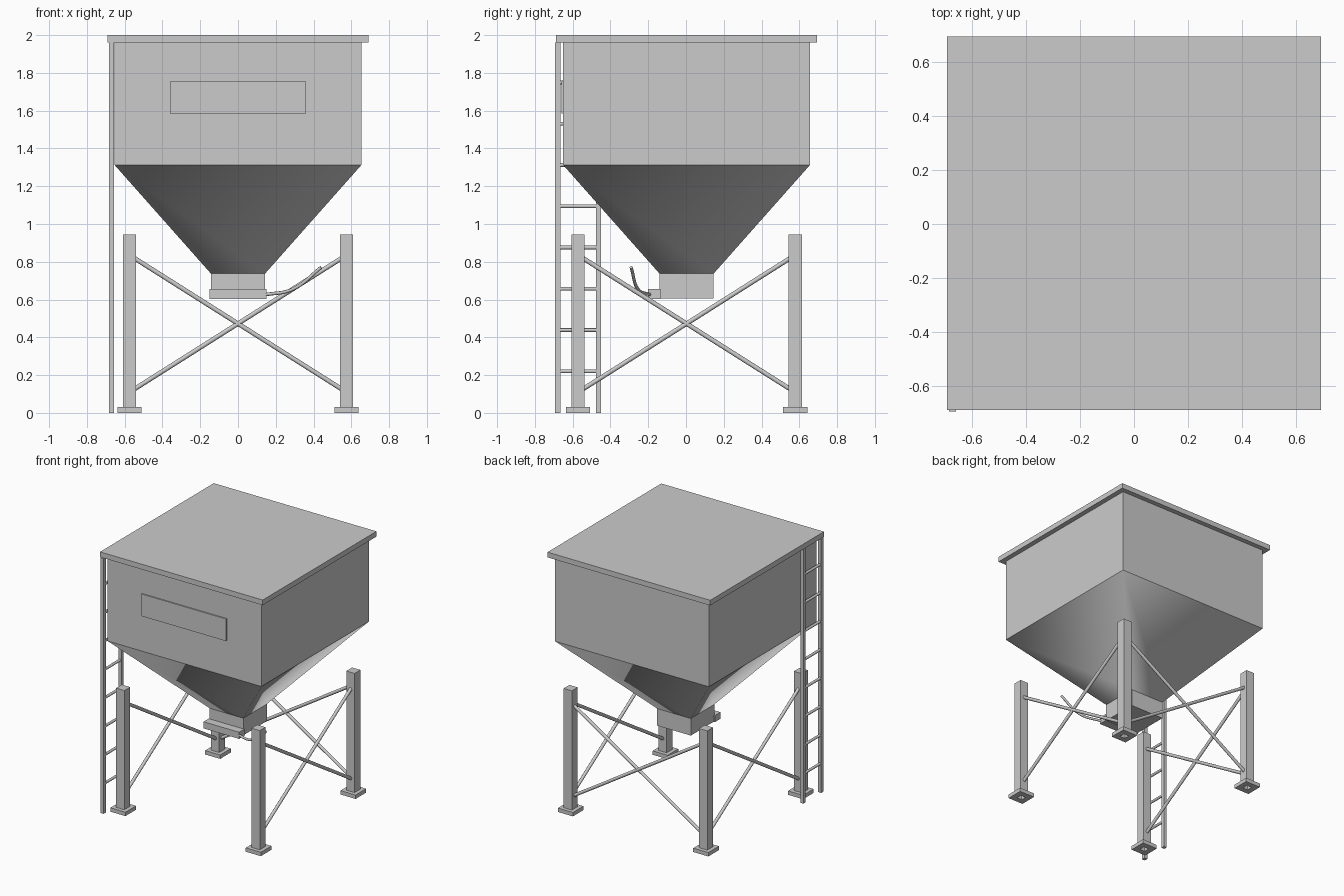
import bpy, bmesh, math
from mathutils import Vector

if "Cube" in bpy.data.objects:
    bpy.data.objects.remove(bpy.data.objects["Cube"])

grey = bpy.data.materials.new("painted_steel_grey")
grey.diffuse_color = (0.6, 0.6, 0.6, 1)
grey.use_nodes = True
grey.node_tree.nodes["Principled BSDF"].inputs["Base Color"].default_value = grey.diffuse_color
CY = 0.003          # bin centre in y
POST = 0.575        # leg distance from the centre


def finish(bm, name, smooth=None):
    bmesh.ops.recalc_face_normals(bm, faces=bm.faces)
    me = bpy.data.meshes.new(name)
    bm.to_mesh(me)
    bm.free()
    me.materials.append(grey)
    ob = bpy.data.objects.new(name, me)
    bpy.context.collection.objects.link(ob)
    if smooth is not None:
        bpy.ops.object.select_all(action='DESELECT')
        ob.select_set(True)
        bpy.context.view_layer.objects.active = ob
        bpy.ops.object.shade_smooth_by_angle(angle=math.radians(smooth))
    return ob


def box(name, x0, x1, y0, y1, z0, z1):
    bm = bmesh.new()
    bmesh.ops.create_cube(bm, size=1)
    for v in bm.verts:
        v.co = ((x0 + x1) / 2 + v.co.x * (x1 - x0),
                (y0 + y1) / 2 + v.co.y * (y1 - y0),
                (z0 + z1) / 2 + v.co.z * (z1 - z0))
    return finish(bm, name)


def square_loft(name, cx, cy, rings, close=False):
    """Skin square rings given as (half width, z)."""
    bm = bmesh.new()
    loops = [[bm.verts.new((cx + sx * h, cy + sy * h, z))
              for sx, sy in ((-1, -1), (1, -1), (1, 1), (-1, 1))] for h, z in rings]
    pairs = list(zip(loops, loops[1:]))
    if close:
        pairs.append((loops[-1], loops[0]))
    for a, b in pairs:
        for i in range(4):
            j = (i + 1) % 4
            bm.faces.new((a[i], a[j], b[j], b[i]))
    return bm, loops


def rod(name, a, b, r, sides=12):
    a, b = Vector(a), Vector(b)
    bm = bmesh.new()
    bmesh.ops.create_cone(bm, cap_ends=True, segments=sides, radius1=r, radius2=r,
                          depth=(b - a).length)
    rot = (b - a).to_track_quat('Z', 'Y').to_matrix()
    for v in bm.verts:
        v.co = rot @ v.co + (a + b) / 2
    return finish(bm, name, 40)


# Lid and bin
box("lid", -0.691, 0.691, CY - 0.69, CY + 0.69, 1.96, 2.0)
box("bin", -0.653, 0.653, CY - 0.653, CY + 0.653, 1.312, 1.96)
box("front_plate", -0.36, 0.36, CY - 0.662, CY - 0.653, 1.585, 1.755)

# Tapered hopper, softly shaded all the way round
bm, _ = square_loft("hopper", 0, CY, [(0.653, 1.312), (0.143, 0.737)])
finish(bm, "hopper", 180)

# Outlet with slide gate and bent handle
box("outlet", -0.143, 0.143, CY - 0.143, CY + 0.143, 0.606, 0.737)
box("slide_gate", -0.151, 0.151, -0.202, -0.135, 0.604, 0.655)
cu = bpy.data.curves.new("gate_handle_path", 'CURVE')
cu.dimensions = '3D'
cu.bevel_depth = 0.009
cu.bevel_resolution = 2
cu.use_fill_caps = True
sp = cu.splines.new('BEZIER')
pts = [(0.14, -0.19, 0.625), (0.29, -0.255, 0.655), (0.44, -0.29, 0.77)]
sp.bezier_points.add(len(pts) - 1)
for bp, p in zip(sp.bezier_points, pts):
    bp.co = p
    bp.handle_left_type = bp.handle_right_type = 'AUTO'
cu.materials.append(grey)
handle = bpy.data.objects.new("gate_handle", cu)
bpy.context.collection.objects.link(handle)

# Legs: hollow square posts capped on top, on ring-shaped foot plates
for sx, nx in ((-1, "left"), (1, "right")):
    for sy, ny in ((-1, "front"), (1, "back")):
        x, y = sx * POST, CY + sy * POST
        bm, loops = square_loft("post", x, y, [(0.022, 0.9), (0.022, 0.0), (0.035, 0.0), (0.035, 0.945)])
        bm.faces.new(loops[0])
        bm.faces.new(loops[-1])
        finish(bm, f"{ny}_{nx}_leg")
        bm, _ = square_loft("foot", x, y, [(0.035, 0.0), (0.064, 0.0), (0.064, 0.03), (0.035, 0.03)], True)
        finish(bm, f"{ny}_{nx}_foot")

# Crossed braces on the left, right and back
LOW, HIGH, E = 0.125, 0.82, 0.55
for k, (z0, z1) in enumerate(((LOW, HIGH), (HIGH, LOW))):
    rod(f"back_brace_{k}", (-E, CY + POST, z0), (E, CY + POST, z1), 0.012)
    for s, n in ((-1, "left"), (1, "right")):
        rod(f"{n}_brace_{k}", (s * POST, CY - E, z0), (s * POST, CY + E, z1), 0.012)

# Ladder on the left side
LX = -0.67
for y, n in ((-0.679, "front"), (-0.463, "back")):
    box(f"ladder_{n}_rail", LX - 0.013, LX + 0.013, y - 0.014, y + 0.014, 0, 1.96)
for i in range(8):
    z = 0.22 + i * 0.2185
    rod(f"ladder_rung_{i}", (LX, -0.67, z), (LX, -0.47, z), 0.01)
